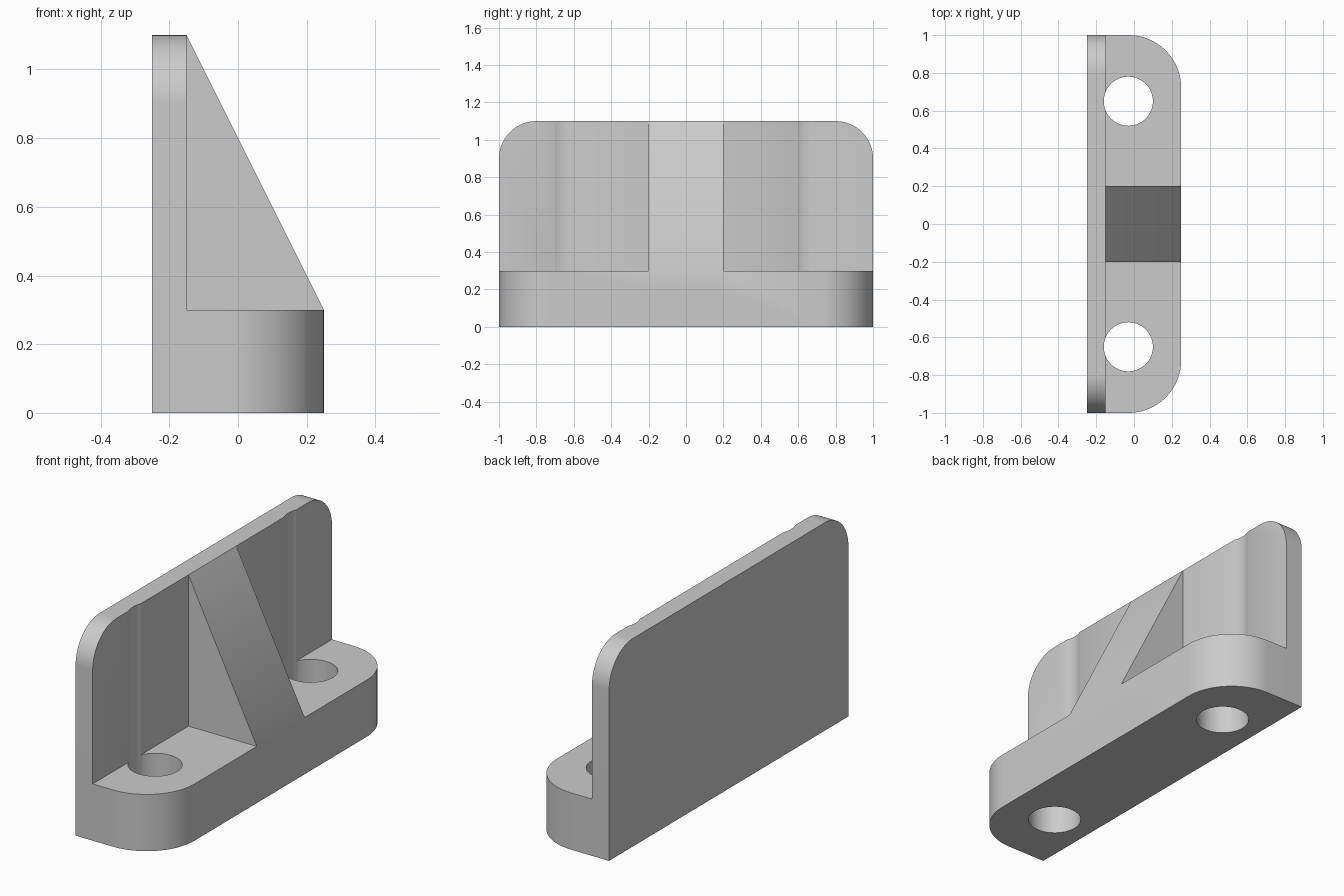
import bpy
import bmesh
from math import cos, sin, pi, radians
from mathutils import Vector

cube = bpy.data.objects.get("Cube")
if cube:
    bpy.data.objects.remove(cube, do_unlink=True)

grey = bpy.data.materials.new("light grey")
grey.use_nodes = True
grey.diffuse_color = (0.6, 0.6, 0.6, 1)
grey.node_tree.nodes["Principled BSDF"].inputs["Base Color"].default_value = (0.6, 0.6, 0.6, 1)


def arc(cx, cy, r, start, end, steps=24):
    """Points along a circular arc, angles in degrees."""
    angles = [radians(start + (end - start) * i / steps) for i in range(steps + 1)]
    return [(cx + r * cos(a), cy + r * sin(a)) for a in angles]


def prism(name, points, extrude):
    """Extrude a closed planar profile of 3D points."""
    bm = bmesh.new()
    face = bm.faces.new([bm.verts.new(p) for p in points])
    out = bmesh.ops.extrude_face_region(bm, geom=[face])
    verts = [v for v in out["geom"] if isinstance(v, bmesh.types.BMVert)]
    bmesh.ops.translate(bm, verts=verts, vec=Vector(extrude))
    bmesh.ops.recalc_face_normals(bm, faces=bm.faces)
    mesh = bpy.data.meshes.new(name)
    bm.to_mesh(mesh)
    bm.free()
    mesh.materials.append(grey)
    obj = bpy.data.objects.new(name, mesh)
    bpy.context.collection.objects.link(obj)
    return obj


def combine(target, tool, operation):
    """Apply a boolean and discard the tool object."""
    mod = target.modifiers.new(operation, "BOOLEAN")
    mod.operation = operation
    mod.solver = "EXACT"
    mod.object = tool
    bpy.context.view_layer.objects.active = target
    bpy.ops.object.modifier_apply(modifier=mod.name)
    bpy.data.objects.remove(tool, do_unlink=True)


BACK, FRONT, WALL = -0.25, 0.25, -0.15
BASE_H, TOP, HALF = 0.3, 1.1, 1.0
BASE_R, WALL_R = 0.28, 0.2
HOLE_X, HOLE_Y, HOLE_R = -0.03, 0.65, 0.13

# Base flange with two rounded outer corners
outline = [(BACK, -HALF)]
outline += arc(FRONT - BASE_R, BASE_R - HALF, BASE_R, -90, 0)
outline += arc(FRONT - BASE_R, HALF - BASE_R, BASE_R, 0, 90)
outline += [(BACK, HALF)]
bracket = prism("bracket", [(x, y, 0) for x, y in outline], (0, 0, BASE_H))

# Upright wall with rounded top corners
outline = [(-HALF, 0), (HALF, 0)]
outline += arc(HALF - WALL_R, TOP - WALL_R, WALL_R, 0, 90)
outline += arc(WALL_R - HALF, TOP - WALL_R, WALL_R, 90, 180)
wall = prism("wall", [(BACK, y, z) for y, z in outline], (WALL - BACK, 0, 0))
combine(bracket, wall, "UNION")

# Central sloping rib
outline = [(-0.2, 0.2), (FRONT, 0.2), (FRONT, BASE_H), (WALL, TOP), (-0.2, TOP)]
rib = prism("rib", [(x, -0.2, z) for x, z in outline], (0, 0.4, 0))
combine(bracket, rib, "UNION")

# Bolt holes, which also graze the wall above
for side in (-1, 1):
    circle = arc(HOLE_X, side * HOLE_Y, HOLE_R, 0, 360, 64)[:-1]
    cutter = prism("hole_cutter", [(x, y, -0.1) for x, y in circle], (0, 0, TOP + 0.2))
    combine(bracket, cutter, "DIFFERENCE")

# Smooth curved surfaces, sharp edges kept
bpy.ops.object.select_all(action="DESELECT")
bracket.select_set(True)
bpy.context.view_layer.objects.active = bracket
bpy.ops.object.shade_smooth_by_angle(angle=pi / 6)
